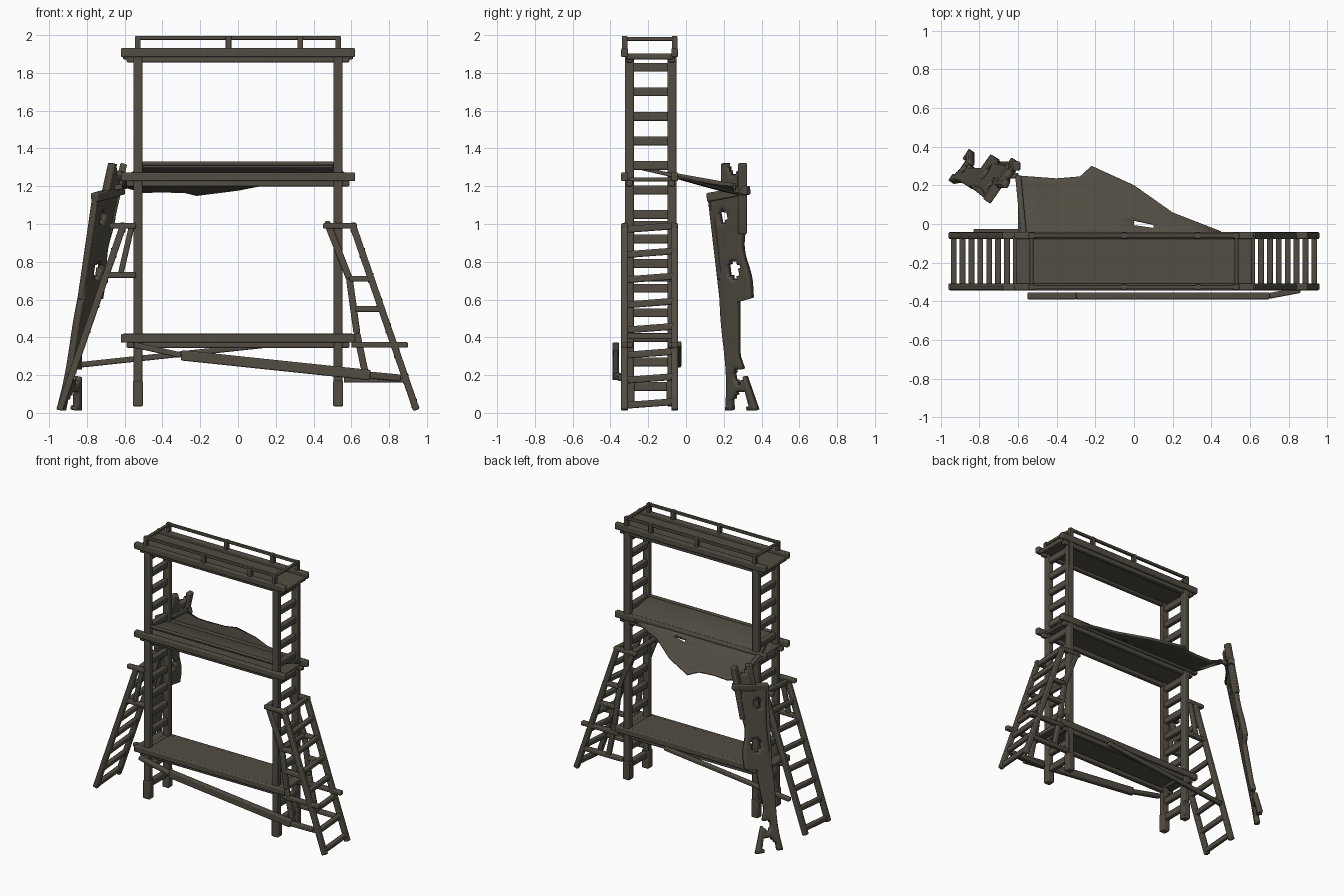
import bpy
import bmesh
from math import sin, pi
from mathutils import Vector, Matrix

default_cube = bpy.data.objects.get("Cube")
if default_cube:
    bpy.data.objects.remove(default_cube, do_unlink=True)

COLOR = (0.085, 0.075, 0.056, 1)
wood = bpy.data.materials.new("weathered_wood")
wood.use_nodes = True
wood.diffuse_color = COLOR
shader = wood.node_tree.nodes["Principled BSDF"]
shader.inputs["Base Color"].default_value = COLOR
shader.inputs["Roughness"].default_value = 0.9

# Depth of the post rows and of the outer edges, and beam sizes
FRONT_POST, BACK_POST = -0.3, -0.075
FRONT_EDGE, BACK_EDGE = -0.325, -0.06
MIDDLE_Y = (FRONT_EDGE + BACK_EDGE) / 2
POST_X = 0.53
FINE, THIN, MEDIUM, THICK = 0.02, 0.03, 0.036, 0.047
SIDES = {"left": 1, "right": -1}


def finish(name, bm, bevel=0.0, thickness=0.0):
    mesh = bpy.data.meshes.new(name)
    bmesh.ops.recalc_face_normals(bm, faces=bm.faces)
    bm.to_mesh(mesh)
    bm.free()
    mesh.materials.append(wood)
    part = bpy.data.objects.new(name, mesh)
    bpy.context.collection.objects.link(part)
    if thickness:
        shell = part.modifiers.new("thickness", 'SOLIDIFY')
        shell.thickness, shell.offset = thickness, 0
    if bevel:
        worn = part.modifiers.new("worn_edges", 'BEVEL')
        worn.width, worn.segments = bevel, 2
    bpy.ops.object.select_all(action='DESELECT')
    part.select_set(True)
    bpy.context.view_layer.objects.active = part
    bpy.ops.object.shade_smooth_by_angle(angle=pi / 4)


def beams(name, parts, bevel=0.007):
    """Join straight bars, each given as start, end, width and height."""
    bm = bmesh.new()
    for start, end, width, height in parts:
        start, end = Vector(start), Vector(end)
        along = end - start
        turn = along.to_track_quat('Z', 'Y').to_matrix().to_4x4()
        size = Matrix.Diagonal((width, height, along.length, 1))
        place = Matrix.Translation((start + end) / 2) @ turn @ size
        bmesh.ops.create_cube(bm, size=1, matrix=place)
    finish(name, bm, bevel)


def path(points, width, height):
    return [(start, end, width, height) for start, end in zip(points, points[1:])]


def across(x, z, near, far, width, height, slope=0.0):
    """A bar running from front to back."""
    return ((x, near, z - slope), (x, far, z + slope), width, height)


def lengthwise(reach, y, z, width, height):
    """A bar running from side to side."""
    return ((-reach, y, z), (reach, y, z), width, height)


def grid(columns):
    """A mesh sheet from equal columns of points."""
    bm = bmesh.new()
    lines = [[bm.verts.new(point) for point in column] for column in columns]
    for line, following in zip(lines, lines[1:]):
        for i in range(len(line) - 1):
            bm.faces.new((line[i], following[i], following[i + 1], line[i + 1]))
    return bm


def cut(bm, is_hole):
    doomed = [face for face in bm.faces if is_hole(face.calc_center_median())]
    bmesh.ops.delete(bm, geom=doomed, context='FACES')


# Two ladder-like towers
for side, sign in SIDES.items():
    x = POST_X * sign
    posts, rungs = [], []
    for y in (FRONT_POST, BACK_POST):
        posts.append(((x, y, 0.035), (x, y, 1.9), THICK, THICK))
        posts.append(((x, y, 0.035), (x, y, 0.17), 0.054, 0.054))
    for step in range(14):
        height = 0.14 + step * 0.13
        rungs.append(across(x, height, FRONT_POST, BACK_POST, MEDIUM, THICK))
    beams(side + "_tower_posts", posts)
    beams(side + "_tower_rungs", rungs)

# Platforms: edge beams with smaller bearers tucked underneath
LEVELS = {"bottom": 0.395, "middle": 1.25, "top": 1.907}
for level, z in LEVELS.items():
    frame = []
    for edge, post in ((FRONT_EDGE, FRONT_POST), (BACK_EDGE, BACK_POST)):
        frame.append(lengthwise(0.62, edge, z, MEDIUM, THICK))
        frame.append(lengthwise(0.59, post, z - MEDIUM, MEDIUM, THIN))
    beams(level + "_edge_beams", frame)
    if level != "middle":
        lift = FINE / 2 if level == "bottom" else -FINE
        beams(level + "_deck", [lengthwise(0.61, MIDDLE_Y, z + lift, 0.25, THIN)])

# Middle deck, tilted to the back, with a board along its raised side
tilted = grid([[(sign * 0.5, FRONT_POST, 1.31), (sign * 0.58, BACK_EDGE, 1.255)]
               for sign in SIDES.values()])
finish("middle_deck", tilted, 0.004, FINE)
beams("middle_bearer", [lengthwise(0.57, MIDDLE_Y, 1.235, 0.22, FINE)])
beams("middle_raised_board", [lengthwise(0.51, FRONT_POST, 1.32, FINE, FINE)])

# Low guard rails round the top
guard = []
for y in (FRONT_EDGE, BACK_EDGE):
    guard.append(lengthwise(POST_X, y, 1.985, FINE, FINE))
    for x in (-POST_X, -0.05, 0.33, POST_X):
        guard.append(((x, y, LEVELS["top"]), (x, y, 1.995), THIN, THIN))
for sign in SIDES.values():
    guard.append(across(sign * POST_X, 1.98, FRONT_EDGE, BACK_EDGE, FINE, FINE))
beams("guard_rails", guard, 0.004)

# Leaning side ladders
for side, sign in SIDES.items():
    head, foot = Vector((sign * 0.605, 0, 1)), Vector((sign * 0.945, 0, 0.015))
    parts = []
    for y in (FRONT_EDGE, BACK_EDGE):
        shift = Vector((0, y, 0))
        parts.append((head + shift, foot + shift, MEDIUM, MEDIUM))
    for step in range(8):
        spot = head.lerp(foot, 0.02 + step * 0.135)
        parts.append(across(spot.x, spot.z, FRONT_EDGE, BACK_EDGE, THIN, MEDIUM, 0.01))
    beams(side + "_side_ladder", parts)

# Struts tying the side ladders to the towers
left_struts, right_struts = [], []
for y in (FRONT_EDGE, BACK_EDGE):
    crooked_leg = [(0.475, y, 1), (0.59, y, 0.71), (0.63, y, 0.42), (0.68, y, 0.18)]
    left_struts += path(crooked_leg, THIN, MEDIUM)
    for inner, outer, z in ((0.45, 0.63, 0.99), (0.59, 0.71, 0.71), (0.62, 0.76, 0.55),
                            (0.6, 0.9, 0.36), (0.56, 0.89, 0.175)):
        left_struts.append(((inner, y, z), (outer, y, z), MEDIUM, THIN))
    for inner, outer, z in ((0.54, 0.68, 0.99), (0.54, 0.71, 0.73)):
        right_struts.append(((-inner, y, z), (-outer, y, z), MEDIUM, THIN))
    right_struts.append(((-0.62, y, 0.74), (-0.56, y, 1), THIN, THIN))
for x, y, z in crooked_leg[:2]:
    left_struts.append(across(x, z, FRONT_EDGE, BACK_EDGE, THIN, THIN))
beams("left_ladder_struts", left_struts)
beams("right_ladder_struts", right_struts)

# Long diagonal braces, the front one thick in the middle
y = FRONT_EDGE - THICK
start, bend, end, tip = (-0.55, y, 0.36), (-0.3, y, 0.305), (0.7, y, 0.2), (0.86, y + THIN, 0.185)
beams("front_diagonal_brace", path([start, bend], MEDIUM, THIN)
      + path([bend, end], MEDIUM, 0.055) + path([end, tip], THIN, MEDIUM))
y = BACK_EDGE + FINE
beams("back_diagonal_brace", path([(-0.83, y, 0.255), (0.2, y, 0.365)], THIN, THIN))

# Sagging cloth behind the middle platform
HEM = [(-0.6, 0.25), (-0.4, 0.235), (-0.28, 0.245), (-0.22, 0.3),
       (0, 0.2), (0.2, 0.06), (0.45, -0.04)]
STEPS = 10


def hang(x, y, sag):
    corner_lift = THIN * sag if x < -0.5 else 0
    return (x, y, 1.255 - 0.28 * (y - BACK_EDGE) - THIN * sag * (1 - sag) + corner_lift)


columns = []
for (x, y), (next_x, next_y) in zip(HEM, HEM[1:] + HEM[-1:]):
    for part in (0, 0.5):
        if part and x == next_x:
            continue
        edge_x, edge_y = x + (next_x - x) * part, y + (next_y - y) * part
        fractions = [i / STEPS for i in range(STEPS + 1)]
        columns.append([hang(edge_x, BACK_EDGE + (edge_y - BACK_EDGE) * f, f) for f in fractions])
cloth = grid(columns)
cut(cloth, lambda c: 0 < c.x < 0.15 and -0.02 < c.y < 0.01)
finish("torn_cloth", cloth, 0, 0.012)


# Broken panel leaning behind the right side
def lean(y, z):
    return Vector((-1.09 + 0.65 * y + 0.22 * z, y, z))


def panel_sides(z):
    near = 0.215 - 0.06 * z * z + 0.008 * sin(9 * z)
    if z > 1.14:
        near = 0.195
    if z > 0.59:
        far = 0.37 - 0.11 * (z - 0.59) ** 0.5 + 0.01 * sin(20 * z)
    else:
        far = max(0.28, 0.385 - 0.35 * z)
    return near, far


ROWS, COLUMNS, TOP = 66, 10, 1.32
HOLES = [(0.26, 0.76, 0.05), (0.285, 0.2, 0.04), (0.295, 0.05, 0.07), (0.2, 1.04, 0.035), (0.255, 1.31, 0.05)]


def in_hole(center):
    return any((1.6 * (center.y - y)) ** 2 + (center.z - z) ** 2 < radius ** 2
               for y, z, radius in HOLES)


columns = []
for row in range(ROWS + 1):
    z = 0.015 + (TOP - 0.015) * row / ROWS
    near, far = panel_sides(z)
    columns.append([lean(near + (far - near) * i / COLUMNS, z) for i in range(COLUMNS + 1)])
panel = grid(columns)
cut(panel, in_hole)
finish("broken_panel", panel, 0, MEDIUM)
beams("broken_panel_rails", [
    (lean(0.135, 1.16), lean(0.2, 0.6), MEDIUM, MEDIUM),
    (lean(0.3, TOP), lean(0.3, 0.95), THICK, MEDIUM),
    (lean(0.12, 1.14), lean(0.33, 1.18), THICK, THICK),
    (lean(0.21, TOP), lean(0.21, 1.15), THICK, THIN)])
knot = lean(0.25, 1.19)
beams("cloth_tie", path([(-0.57, BACK_EDGE, 1.255), (-0.6, 0.25, 1.2), knot, lean(0.24, 1.1)], THIN, THIN))
